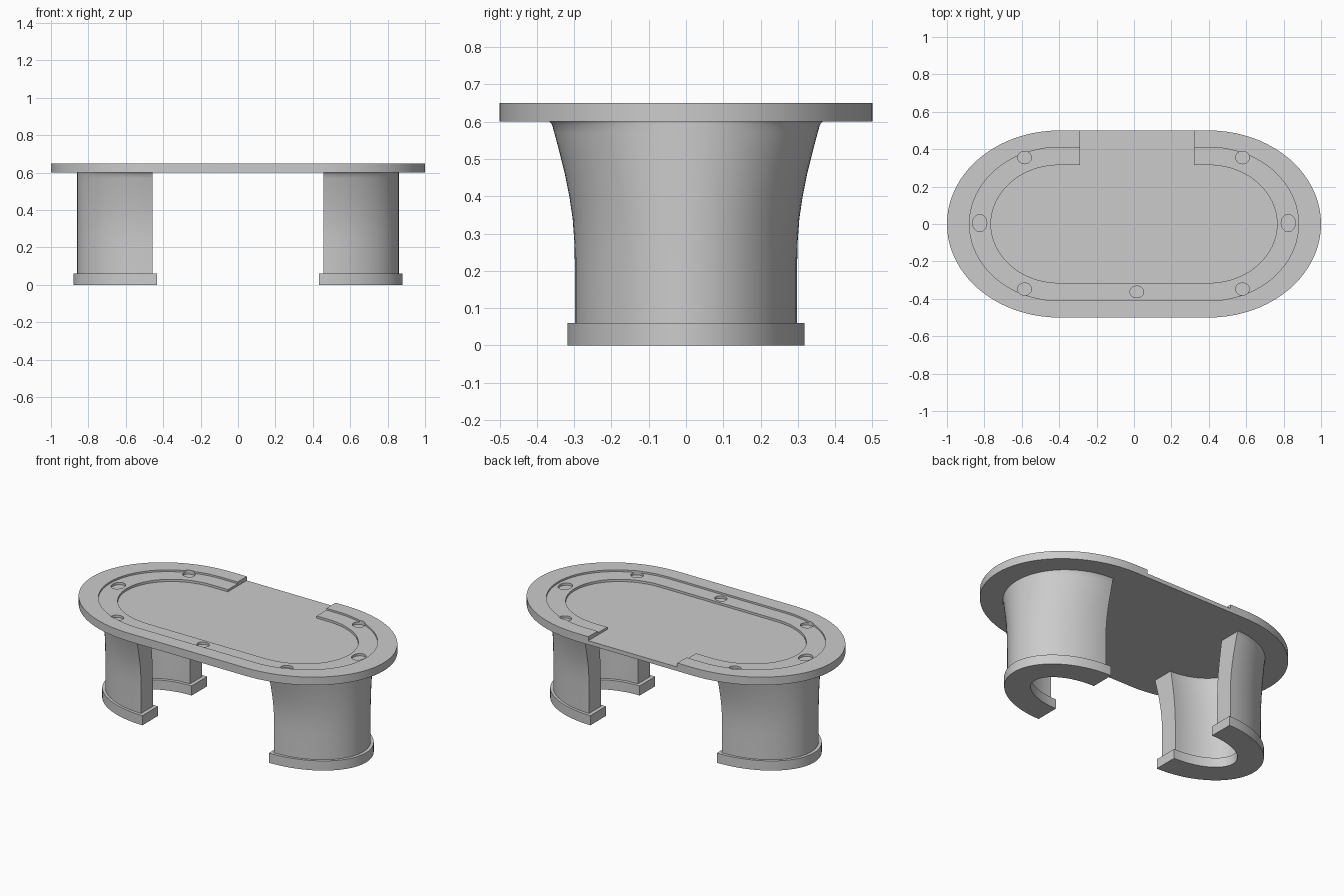
import bpy, bmesh
from math import sin, cos, pi

if "Cube" in bpy.data.objects:
    bpy.data.objects.remove(bpy.data.objects["Cube"])


def loft(name, rings):
    """Solid through equal-length closed rings, capped at both ends."""
    bm = bmesh.new()
    vs = [[bm.verts.new(p) for p in r] for r in rings]
    n = len(rings[0])
    for a, b in zip(vs, vs[1:]):
        for i in range(n):
            j = (i + 1) % n
            bm.faces.new((a[i], a[j], b[j], b[i]))
    bm.faces.new(vs[0])
    bm.faces.new(vs[-1])
    bmesh.ops.recalc_face_normals(bm, faces=bm.faces[:])
    me = bpy.data.meshes.new(name)
    bm.to_mesh(me)
    bm.free()
    ob = bpy.data.objects.new(name, me)
    bpy.context.collection.objects.link(ob)
    return ob


def activate(ob):
    bpy.ops.object.select_all(action='DESELECT')
    ob.select_set(True)
    bpy.context.view_layer.objects.active = ob


def smooth(ob):
    activate(ob)
    bpy.ops.object.shade_smooth_by_angle(angle=pi / 6)


def track(a, b, n=40, s=0.40):
    """Oval outline: straight sides with half-ellipse ends, from back right clockwise."""
    right = [(s + (a - s) * sin(pi * i / n), b * cos(pi * i / n)) for i in range(n + 1)]
    return right + [(-x, y) for x, y in reversed(right)]


# Table slab
outer = track(1.0, 0.5)
slab = loft("table_slab", [[(x, y, z) for x, y in outer] for z in (0.60, 0.625)])
smooth(slab)

# Raised rim with lower inner track, open at the dealer gap in the back
NOTCH_L, NOTCH_R = -0.29, 0.32


def open_track(a, b):
    return [(NOTCH_R, b)] + track(a, b) + [(NOTCH_L, b)]


o, m, i = open_track(1.0, 0.5), open_track(0.88, 0.41), open_track(0.765, 0.315)
rings = []
for p, q, r in zip(o, m, i):
    rings.append([(*p, 0.625), (*p, 0.65), (*q, 0.65), (*q, 0.639), (*r, 0.639), (*r, 0.625)])
rim = loft("table_rim", rings)

# Cup holders cut through the rim down to the slab
cups = [(-0.585, 0.355, 0.037, 0.033), (0.58, 0.355, 0.037, 0.033),
        (-0.585, -0.348, 0.037, 0.033), (0.58, -0.348, 0.037, 0.033),
        (-0.825, 0.005, 0.038, 0.046), (0.825, 0.005, 0.038, 0.046),
        (0.015, -0.363, 0.037, 0.031)]
for x, y, rx, ry in cups:
    cutter = loft("cup_cutter", [[(x + rx * cos(t * pi / 16), y + ry * sin(t * pi / 16), z)
                                  for t in range(32)] for z in (0.60, 0.70)])
    cutter.hide_render = True
    mod = rim.modifiers.new("cup", 'BOOLEAN')
    mod.operation = 'DIFFERENCE'
    mod.solver = 'EXACT'
    mod.object = cutter
    activate(rim)
    bpy.ops.object.modifier_apply(modifier=mod.name)
    bpy.data.objects.remove(cutter)
smooth(rim)


# C-shaped legs, open towards the middle
def c_shape(x0, a, b, wall, n=40):
    def arc(p, q):
        return [(x0 + p * sin(pi * k / n), q * cos(pi * k / n)) for k in range(n + 1)]
    return arc(a, b) + arc(a - wall, b - wall)[::-1]


def leg_part(name, shape, levels):
    ob = loft(name, [[(x, y * s, z) for x, y in shape] for z, s in levels])
    smooth(ob)
    ob.modifiers.new("mirror", 'MIRROR')
    return ob


flare = [(0.06, 1), (0.22, 1), (0.28, 1.005), (0.34, 1.02), (0.40, 1.05),
         (0.46, 1.09), (0.52, 1.14), (0.57, 1.185), (0.592, 1.205), (0.60, 1.23)]
leg_part("legs", c_shape(0.457, 0.403, 0.298, 0.115), flare)
leg_part("leg_bases", c_shape(0.434, 0.446, 0.318, 0.152), [(0, 1), (0.06, 1)])
